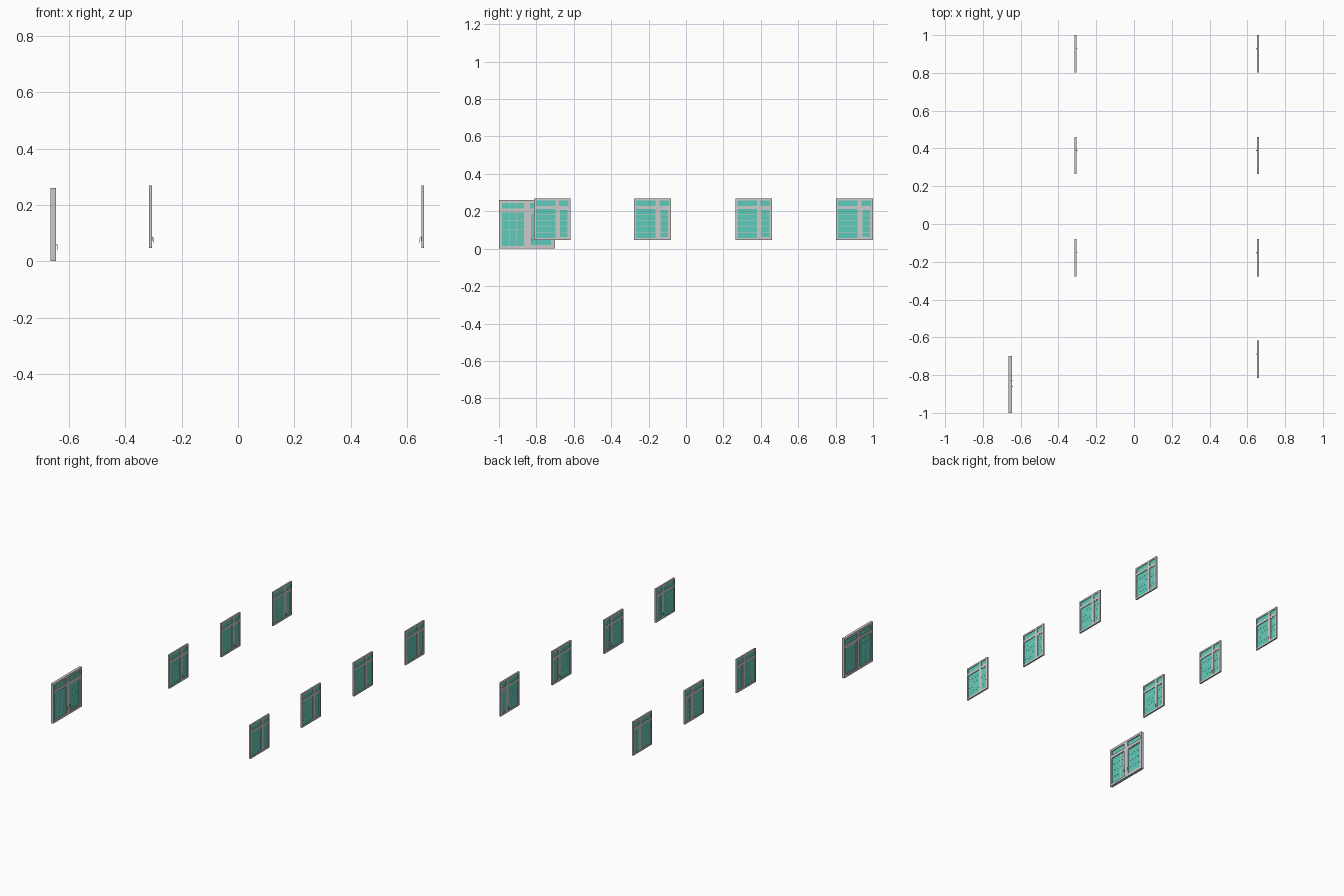
import bpy, bmesh
from mathutils import Matrix, Vector

if "Cube" in bpy.data.objects:
    bpy.data.objects.remove(bpy.data.objects["Cube"])

glass_mat = bpy.data.materials.new("teal_glass")
glass_mat.diffuse_color = (0.11, 0.60, 0.48, 1)
glass_mat.use_nodes = True
glass_mat.node_tree.nodes["Principled BSDF"].inputs["Base Color"].default_value = glass_mat.diffuse_color


def make(name, boxes, mat=None, bevel=0.0):
    """One object from boxes given as (x0, x1, y0, y1, z0, z1)."""
    bm = bmesh.new()
    for x0, x1, y0, y1, z0, z1 in boxes:
        m = Matrix.Translation(Vector((x0 + x1, y0 + y1, z0 + z1)) / 2)
        m = m @ Matrix.Diagonal((abs(x1 - x0), y1 - y0, z1 - z0, 1))
        bmesh.ops.create_cube(bm, size=1, matrix=m)
    me = bpy.data.meshes.new(name)
    bm.to_mesh(me)
    bm.free()
    ob = bpy.data.objects.new(name, me)
    bpy.context.collection.objects.link(ob)
    if mat:
        me.materials.append(mat)
    if bevel:
        mod = ob.modifiers.new("bevel", 'BEVEL')
        mod.width = bevel
        mod.segments = 1
    return ob


def rect_frame(x, t, y0, y1, z0, z1, w):
    """Four bars around a rectangle, t = half depth."""
    a, b = x - t, x + t
    return [(a, b, y0, y0 + w, z0, z1), (a, b, y1 - w, y1, z0, z1),
            (a, b, y0 + w, y1 - w, z0, z0 + w), (a, b, y0 + w, y1 - w, z1 - w, z1)]


def handle(name, x, side, y, z):
    """Back plate, stem and hanging lever on the inner face."""
    s = side
    def bx(a, b):
        return tuple(sorted((x + s * a, x + s * b)))
    make(name, [(*bx(0, .0015), y - .003, y + .003, z - .011, z + .005),
                (*bx(.0015, .006), y - .0015, y + .0015, z - .0015, z + .0015),
                (*bx(.004, .006), y - .002, y + .002, z - .019, z - .0015)], bevel=.0004)


def unit(name, x, side, y0, y1, z0, z1, w, t, mull, transom, cols, rows, handles):
    """Framed unit: mull and transom are (low, high) of the dividers."""
    frame = rect_frame(x, t, y0, y1, z0, z1, w)
    frame.append((x - t, x + t, *mull, z0 + w, z1 - w))
    panes = [(y0 + w, mull[0]), (mull[1], y1 - w)]
    glass, bars = [], []
    for i, (a, b) in enumerate(panes):
        frame.append((x - t, x + t, a, b, *transom))
        for c, d in ((z0 + w, transom[0]), (transom[1], z1 - w)):
            glass.append((x - t * .3, x + t * .3, a, b, c, d))
        # thin glazing bars
        g, bt = .0012, t * .42
        lo, hi = z0 + w, transom[0]
        n = cols[i]
        for k in range(1, n):
            yy = a + (b - a) * k / n
            bars.append((x - bt, x + bt, yy - g, yy + g, lo, hi))
            bars.append((x - bt, x + bt, yy - g, yy + g, transom[1], z1 - w))
        for k in range(1, rows):
            zz = lo + (hi - lo) * k / rows
            bars.append((x - bt * .95, x + bt * .95, a, b, zz - g, zz + g))
    make(name + "_frame", frame)
    make(name + "_glass", glass, glass_mat)
    make(name + "_glazing_bars", bars)
    # opening sash around the narrow pane
    a, b = panes[1]
    make(name + "_sash", rect_frame(x, t * .75, a, b, z0 + w, transom[0], w * .4))
    for k, (hy, hz) in enumerate(handles):
        handle(f"{name}_handle_{k}", x + side * t, side, hy, hz)


# two facing rows of windows
for row, x, side, starts in (("left", -.3105, 1, (-.277, .264, .803)),
                             ("right", .656, -1, (-.814, -.277, .264, .803))):
    for i, y in enumerate(starts):
        unit(f"{row}_window_{i}", x, side, y, y + .197, .046, .268, .011, .005,
             (y + .115, y + .135), (.212, .228), (1, 1), 5, [(y + .125, .083)])

# wide door unit
unit("door", -.656, 1, -1.0, -.70, 0, .26, .015, .009,
     (-.865, -.835), (.194, .214), (3, 1), 4, [(-.86, .058), (-.827, .058)])
